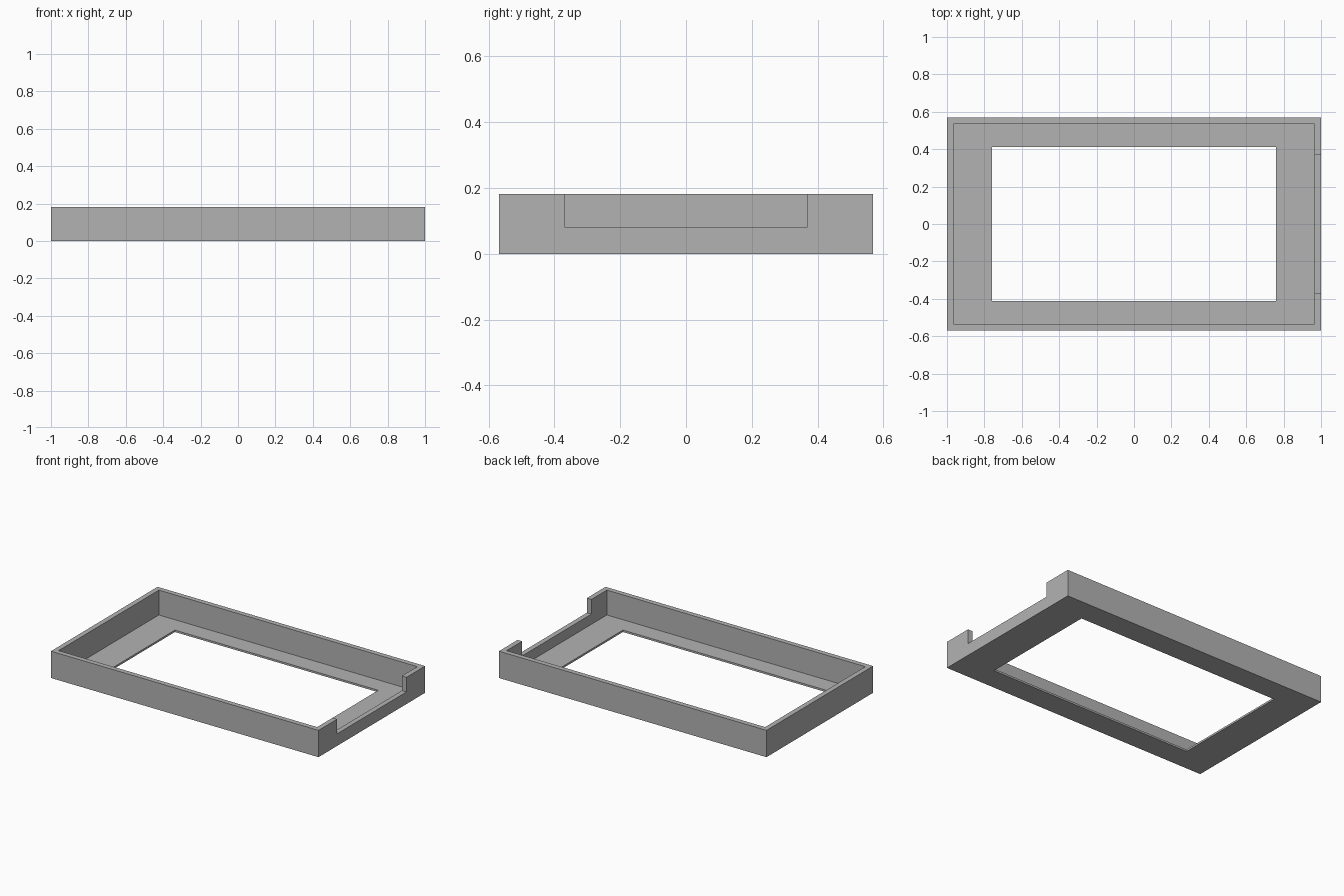
import bpy

old = bpy.data.objects.get("Cube")
if old:
    bpy.data.objects.remove(old, do_unlink=True)

# Overall sizes
HALF_X, HALF_Y, HEIGHT = 1.0, 0.569, 0.181
WALL, FLOOR = 0.034, 0.013
OPEN_X, OPEN_Y = 0.76, 0.412
NOTCH_Y, NOTCH_Z = 0.37, 0.082

grey = bpy.data.materials.new("plain grey")
grey.use_nodes = True
colour = (0.45, 0.45, 0.45, 1)
grey.diffuse_color = colour
grey.node_tree.nodes["Principled BSDF"].inputs["Base Color"].default_value = colour


def box(name, low, high):
    """Axis-aligned box between two corners."""
    middle = [(a + b) / 2 for a, b in zip(low, high)]
    bpy.ops.mesh.primitive_cube_add(size=1, location=middle)
    ob = bpy.context.object
    ob.name = name
    ob.scale = [b - a for a, b in zip(low, high)]
    bpy.ops.object.transform_apply(location=True, rotation=False, scale=True)
    ob.data.materials.append(grey)
    return ob


def cut(target, cutter):
    """Subtract the cutter and discard it."""
    mod = target.modifiers.new(cutter.name, 'BOOLEAN')
    mod.operation = 'DIFFERENCE'
    mod.solver = 'EXACT'
    mod.object = cutter
    bpy.context.view_layer.objects.active = target
    bpy.ops.object.modifier_apply(modifier=mod.name)
    bpy.data.objects.remove(cutter, do_unlink=True)


# Tray body
tray = box("tray_frame", (-HALF_X, -HALF_Y, 0), (HALF_X, HALF_Y, HEIGHT))

# Hollow inside, leaving thin walls and floor
inner_x, inner_y = HALF_X - WALL, HALF_Y - WALL
cut(tray, box("cavity", (-inner_x, -inner_y, FLOOR), (inner_x, inner_y, 1)))

# Window through the floor
cut(tray, box("floor_window", (-OPEN_X, -OPEN_Y, -1), (OPEN_X, OPEN_Y, 1)))

# Notch in the left end wall
cut(tray, box("end_notch", (inner_x - WALL, -NOTCH_Y, NOTCH_Z), (HALF_X + 1, NOTCH_Y, 1)))
